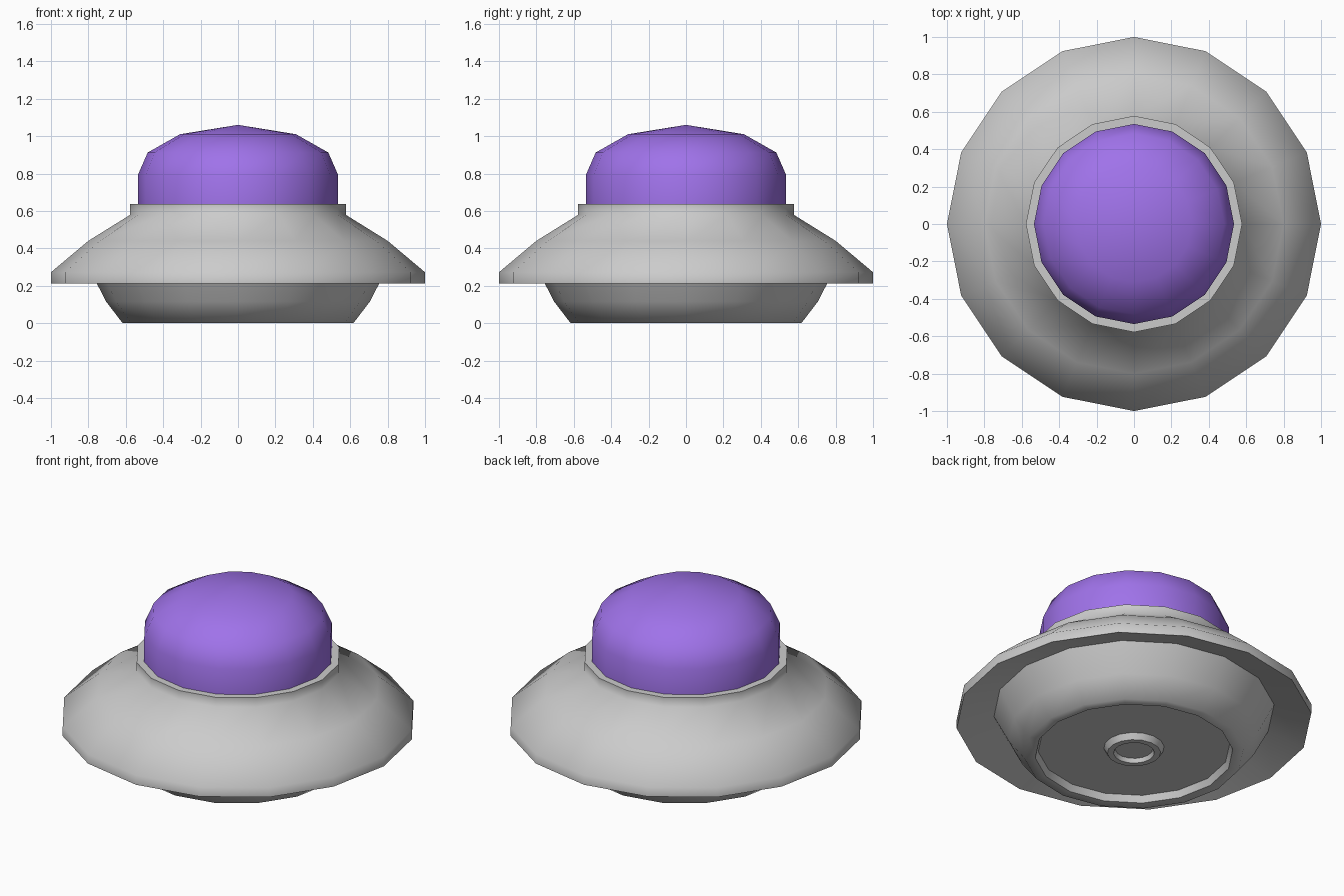
import bpy, bmesh, math

if "Cube" in bpy.data.objects:
    bpy.data.objects.remove(bpy.data.objects["Cube"])

SIDES = 16


def lathe(name, profile, color=None, smooth=60):
    """Spin an (r, z) profile around z; points at r = 0 become poles."""
    bm = bmesh.new()
    rings = []
    for r, z in profile:
        if r == 0:
            rings.append([bm.verts.new((0, 0, z))] * SIDES)
        else:
            rings.append([bm.verts.new((r * math.cos(2 * math.pi * i / SIDES),
                                        r * math.sin(2 * math.pi * i / SIDES), z))
                          for i in range(SIDES)])
    for a, b in zip(rings, rings[1:]):
        for i in range(SIDES):
            j = (i + 1) % SIDES
            quad = [a[i], a[j], b[j], b[i]]
            bm.faces.new(list(dict.fromkeys(quad)))
    bmesh.ops.recalc_face_normals(bm, faces=bm.faces)
    mesh = bpy.data.meshes.new(name)
    bm.to_mesh(mesh)
    bm.free()
    obj = bpy.data.objects.new(name, mesh)
    bpy.context.collection.objects.link(obj)
    if color:
        mat = bpy.data.materials.new(name + "_paint")
        mat.diffuse_color = color
        mat.use_nodes = True
        mat.node_tree.nodes["Principled BSDF"].inputs["Base Color"].default_value = mat.diffuse_color
        mesh.materials.append(mat)
    bpy.ops.object.select_all(action='DESELECT')
    obj.select_set(True)
    bpy.context.view_layer.objects.active = obj
    bpy.ops.object.shade_smooth_by_angle(angle=math.radians(smooth))
    return obj


# Hull: recessed belly with centre nozzle, bowl, sloped rim, saucer and collar
lathe("saucer_hull", [
    (0, 0.03), (0.105, 0.03), (0.115, 0.005), (0.15, 0.005), (0.17, 0.04),
    (0.54, 0.04), (0.557, 0), (0.617, 0), (0.705, 0.115), (0.79, 0.28),
    (1, 0.213), (1, 0.272), (0.80, 0.44), (0.578, 0.578),
    (0.578, 0.636), (0.535, 0.636), (0, 0.636),
])

# Cockpit dome
lathe("cockpit_dome", [
    (0.535, 0.636), (0.535, 0.793), (0.483, 0.912), (0.31, 1.01), (0, 1.06),
], color=(0.35, 0.17, 0.82, 1))
